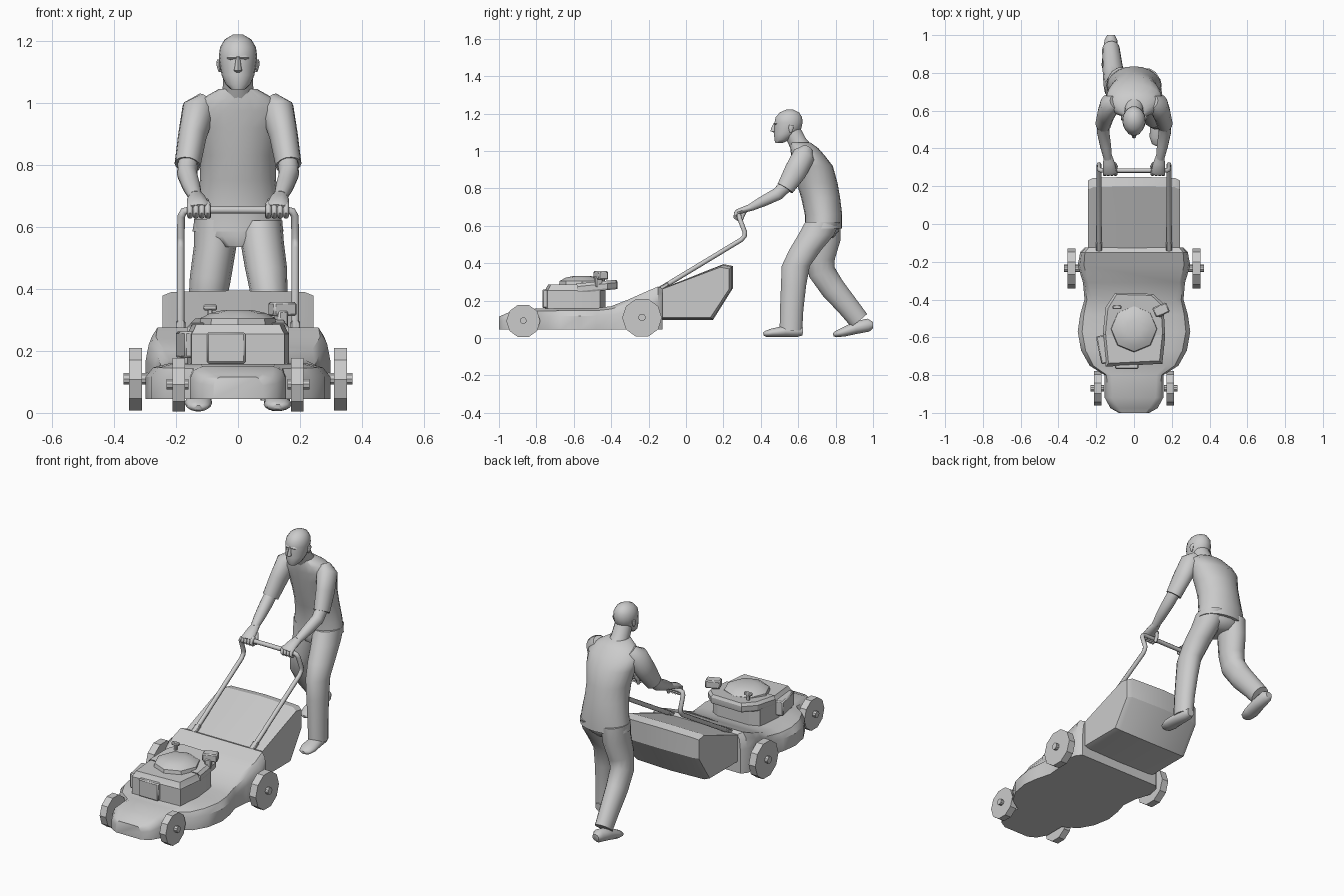
import bpy, bmesh, math
from mathutils import Vector, Euler


def finish(obj, angle=40):
    bpy.ops.object.select_all(action='DESELECT')
    obj.select_set(True)
    bpy.context.view_layer.objects.active = obj
    bpy.ops.object.shade_smooth_by_angle(angle=math.radians(angle))
    return obj


def skin(name, rings, angle=40):
    """Bridge equal-sized vertex rings and cap both ends."""
    bm = bmesh.new()
    loops = [[bm.verts.new(p) for p in r] for r in rings]
    n = len(loops[0])
    for a, b in zip(loops, loops[1:]):
        for i in range(n):
            j = (i + 1) % n
            bm.faces.new((a[i], a[j], b[j], b[i]))
    bm.faces.new(loops[0])
    bm.faces.new(loops[-1])
    bmesh.ops.recalc_face_normals(bm, faces=bm.faces)
    me = bpy.data.meshes.new(name)
    bm.to_mesh(me)
    bm.free()
    obj = bpy.data.objects.new(name, me)
    bpy.context.collection.objects.link(obj)
    return finish(obj, angle)


def loft(name, path, sides=14, level=False, angle=50):
    """Elliptical tube through (x, y, z, rx, rdepth); level keeps rings horizontal."""
    pts = [Vector(p[:3]) for p in path]
    rings = []
    for i, p in enumerate(path):
        t = Vector((0, 0, 1)) if level else (
            pts[min(i + 1, len(pts) - 1)] - pts[max(i - 1, 0)]).normalized()
        u = (Vector((1, 0, 0)) - t * t.x).normalized()
        v = t.cross(u)
        rings.append([pts[i] + u * p[3] * math.cos(a) + v * p[4] * math.sin(a)
                      for a in (2 * math.pi * k / sides for k in range(sides))])
    return skin(name, rings, angle)


def box(name, loc, size, rot=(0, 0, 0), bevel=0.006):
    bpy.ops.mesh.primitive_cube_add(size=1, location=loc, rotation=rot)
    o = bpy.context.object
    o.name, o.scale = name, size
    bpy.ops.object.transform_apply(location=False, rotation=False, scale=True)
    m = o.modifiers.new("bevel", 'BEVEL')
    m.width, m.segments = bevel, 1
    return finish(o, 30)


def disc(name, loc, r, depth, sides, angle=30):
    bpy.ops.mesh.primitive_cylinder_add(vertices=sides, radius=r, depth=depth, location=loc,
                                        rotation=(0, math.pi / 2, 0))
    bpy.context.object.name = name
    return finish(bpy.context.object, angle)


def tube(name, pts, r):
    cu = bpy.data.curves.new(name, 'CURVE')
    cu.dimensions, cu.bevel_depth, cu.bevel_resolution, cu.use_fill_caps = '3D', r, 2, True
    sp = cu.splines.new('POLY')
    sp.points.add(len(pts) - 1)
    for q, p in zip(sp.points, pts):
        q.co = (*p, 1)
    o = bpy.data.objects.new(name, cu)
    bpy.context.collection.objects.link(o)
    bpy.ops.object.select_all(action='DESELECT')
    o.select_set(True)
    bpy.context.view_layer.objects.active = o
    bpy.ops.object.convert(target='MESH')
    return finish(bpy.context.object, 50)


# Mower deck: cross-sections along y (y, half width, top half width, top height)
deck = []
for y, w, wt, zt in [(-1, .08, .06, .115), (-.975, .125, .08, .125), (-.92, .155, .115, .15),
                     (-.8, .155, .12, .157), (-.75, .235, .17, .158), (-.67, .28, .2, .16),
                     (-.57, .298, .22, .16), (-.48, .285, .22, .16), (-.4, .262, .22, .17),
                     (-.31, .27, .24, .205), (-.22, .298, .265, .245), (-.15, .285, .26, .275),
                     (-.125, .26, .24, .265)]:
    h = zt - .045
    half = [(w, .045), (w, .045 + .62 * h), (wt + .7 * (w - wt), .045 + .88 * h), (wt, zt)]
    deck.append([(x, y, z) for x, z in half] + [(-x, y, z) for x, z in half[::-1]])
skin("mower_deck", deck, 35)

# Grass bag: side profile carried across x, narrowed at the sides
bag_profile = [(-.14, .26), (.2, .395), (.25, .385), (.25, .265), (.145, .097), (-.14, .097)]
bag = []
for x, k in [(-.243, .9), (-.215, .97), (0, 1), (.215, .97), (.243, .9)]:
    bag.append([(x, -.14 + (y + .14) * (1 - (1 - k) * .5), .23 + (z - .23) * k)
                for y, z in bag_profile])
skin("grass_bag", bag, 25)

# Wheels and axle hubs
for s in (-1, 1):
    disc("rear_wheel", (s * .331, -.235, .108), .106, .042, 10)
    disc("rear_hub", (s * .325, -.235, .11), .02, .09, 10)
    disc("front_wheel", (s * .191, -.87, .091), .091, .04, 10)
    disc("front_hub", (s * .195, -.87, .093), .018, .07, 10)

# Engine block and cover
block = [(-.1, -.43), (.1, -.43), (.15, -.46), (.165, -.6), (.15, -.74),
         (-.15, -.755), (-.165, -.6), (-.15, -.46)]
skin("engine_block", [[(x * k, -.58 + (y + .58) * k, z) for x, y in block]
                      for z, k in [(.15, 1), (.255, 1), (.262, .97), (.285, .9)]], 25)
shroud = [(-.1, -.365), (.1, -.37), (.155, -.42), (.165, -.58), (-.165, -.58), (-.15, -.44)]
skin("engine_shroud", [[(x * k, y - (1 - k) * .1, z + (y + .58) * .1) for x, y in shroud]
                       for z, k in [(.24, .97), (.25, 1), (.275, 1), (.29, .92)]], 25)
loft("starter_dome", [(0, -.555, z, r, r) for z, r in
                      [(.28, .125), (.305, .12), (.322, .09), (.332, .045)]], 8, True, 25)
box("engine_front_box", (-.038, -.745, .21), (.125, .045, .1))
box("exhaust_box", (-.165, -.665, .22), (.045, .15, .085), (0, 0, .2))
box("air_filter", (.143, -.455, .335), (.08, .055, .045), (0, 0, .4))
box("filter_stem", (.14, -.47, .3), (.035, .04, .06), (0, 0, .4))
box("fuel_cap_stem", (-.09, -.44, .31), (.016, .016, .06), bevel=.003)
box("fuel_cap", (-.09, -.44, .34), (.045, .022, .018), bevel=.004)

# Push handle: two bent side tubes joined by a crossbar
side = [(.185, -.14, .262), (.185, .295, .525), (.185, .313, .545), (.185, .315, .565),
        (.183, .288, .635), (.175, .284, .65), (.155, .283, .655)]
tube("push_handle", side + [(-x, y, z) for x, y, z in side[::-1]], .0125)
for s in (-1, 1):
    box("handle_bracket", (s * .185, -.12, .275), (.03, .06, .02), (.54, 0, 0), .004)

# Shirt and neck
loft("shirt", [(0, .735, .585, .147, .1), (0, .735, .66, .135, .1), (0, .72, .75, .123, .104),
               (0, .7, .83, .122, .11), (0, .68, .92, .142, .105), (0, .652, .975, .152, .09),
               (0, .632, 1.015, .115, .075), (0, .61, 1.045, .062, .055)], 20, True)
loft("neck", [(0, .635, .99, .058, .058), (0, .6, 1.04, .05, .05), (0, .565, 1.11, .046, .048)])

# Head with nose, brow and ears
loft("head", [(0, .498, 1.043, .022, .02), (0, .514, 1.06, .04, .042), (0, .53, 1.09, .053, .06),
              (0, .545, 1.12, .058, .073), (0, .548, 1.15, .062, .076), (0, .55, 1.18, .058, .072),
              (0, .553, 1.205, .043, .053), (0, .555, 1.221, .016, .02)], 18, True)
loft("nose", [(0, .478, 1.15, .006, .008), (0, .468, 1.12, .01, .014),
              (0, .468, 1.105, .013, .016), (0, .48, 1.098, .008, .008)], 8, True)
loft("brow", [(0, .485, 1.138, .03, .008), (0, .485, 1.146, .036, .016),
              (0, .487, 1.156, .03, .01)], 10, True)

for s in (-1, 1):
    loft("ear", [(s * .059, .56, 1.1, .004, .006), (s * .062, .562, 1.125, .008, .015),
                 (s * .062, .565, 1.14, .006, .012)], 8, True)
    # Sleeves, forearms and hands gripping the crossbar
    loft("sleeve", [(s * .1, .645, 1.005, .035, .035), (s * .128, .63, .975, .054, .062),
                    (s * .148, .585, .89, .046, .062), (s * .163, .53, .8, .042, .048)])
    loft("forearm", [(s * .16, .55, .83, .033, .038), (s * .164, .49, .77, .033, .035),
                     (s * .15, .41, .73, .029, .029), (s * .138, .345, .698, .022, .02)])
    loft("hand", [(s * .138, .36, .702, .022, .02), (s * .133, .32, .69, .032, .018),
                  (s * .128, .275, .673, .037, .016), (s * .127, .262, .664, .034, .01)], 10)
    for k in range(4):
        x = s * (.098 + .019 * k)
        loft("finger", [(x, .285, .676, .009, .01), (x, .265, .665, .01, .01),
                        (x, .262, .647, .01, .009), (x, .275, .634, .009, .008),
                        (x, .293, .635, .007, .006)], 8)
    loft("thumb", [(s * .105, .32, .685, .011, .011), (s * .095, .305, .66, .01, .011),
                   (s * .097, .295, .63, .009, .009)], 8)

# Trousers: one straight leading leg, one bent trailing leg
loft("hips", [(0, .715, .535, .06, .07), (0, .725, .57, .13, .092), (0, .735, .63, .13, .092)],
     16, True)
loft("leading_leg", [(.068, .73, .62, .075, .095), (.078, .695, .55, .07, .098),
                     (.09, .637, .47, .068, .088), (.1, .587, .385, .06, .077),
                     (.107, .575, .28, .056, .069), (.115, .565, .15, .051, .064),
                     (.12, .561, .04, .048, .062)], 14, True)
loft("trailing_leg", [(-.068, .74, .62, .075, .09), (-.075, .738, .53, .068, .09),
                      (-.09, .72, .43, .066, .078), (-.1, .725, .355, .06, .074),
                      (-.108, .785, .265, .057, .068), (-.116, .865, .17, .051, .06),
                      (-.122, .925, .095, .047, .056)])

# Shoes, lofted heel to toe
loft("leading_shoe", [(.12, .625, .035, .022, .022), (.12, .595, .037, .035, .032),
                      (.124, .53, .036, .04, .031), (.128, .46, .028, .045, .023),
                      (.128, .425, .022, .034, .016), (.128, .414, .02, .015, .008)])
loft("trailing_shoe", [(-.122, 1.0, .068, .02, .018), (-.122, .975, .069, .034, .036),
                       (-.125, .91, .055, .039, .034), (-.128, .84, .031, .044, .025),
                       (-.128, .8, .02, .034, .016), (-.128, .787, .016, .015, .008)])
